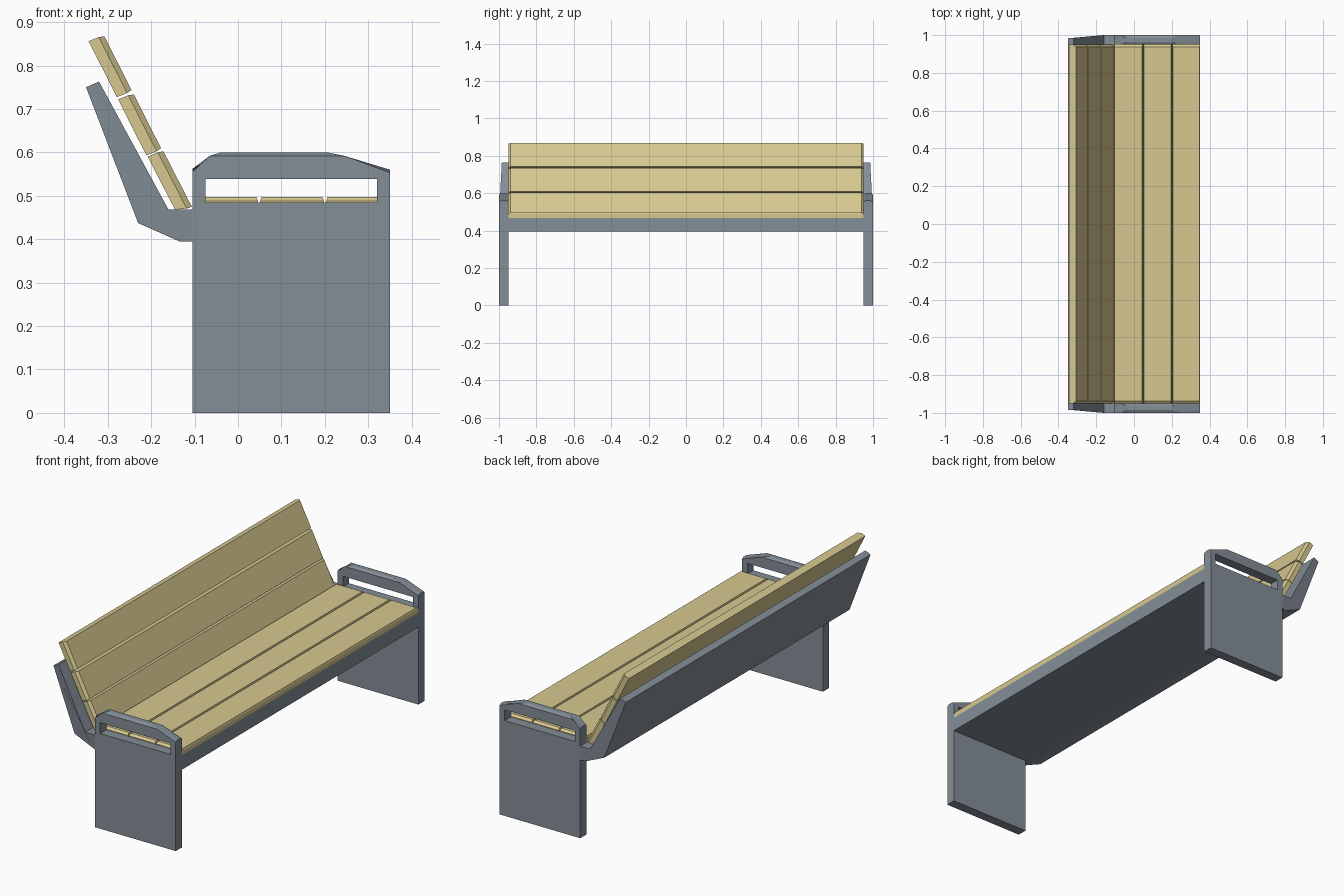
import bpy, bmesh
from mathutils import Vector

if "Cube" in bpy.data.objects:
    bpy.data.objects.remove(bpy.data.objects["Cube"])


def material(name, rgb):
    m = bpy.data.materials.new(name)
    m.diffuse_color = (*rgb, 1)
    m.use_nodes = True
    m.node_tree.nodes["Principled BSDF"].inputs["Base Color"].default_value = m.diffuse_color
    return m


steel = material("grey_steel", (0.23, 0.27, 0.31))
wood = material("pale_wood", (0.68, 0.58, 0.28))


def loft(name, rings, mat):
    """Join equal-length point rings with quads and cap both ends."""
    bm = bmesh.new()
    loops = [[bm.verts.new(p) for p in r] for r in rings]
    n = len(loops[0])
    for a, b in zip(loops, loops[1:]):
        for i in range(n):
            j = (i + 1) % n
            bm.faces.new((a[i], a[j], b[j], b[i]))
    bm.faces.new(loops[0])
    bm.faces.new(loops[-1])
    bmesh.ops.recalc_face_normals(bm, faces=bm.faces[:])
    me = bpy.data.meshes.new(name)
    bm.to_mesh(me)
    bm.free()
    me.materials.append(mat)
    ob = bpy.data.objects.new(name, me)
    bpy.context.collection.objects.link(ob)
    return ob


def at_y(profile, y):
    return [(x, y, z) for x, z in profile]


def slat(name, back, front):
    """Plank given by its back and front edges in x/z, chamfered on the front."""
    b0, b1, f0, f1 = map(Vector, (*back, *front))
    u = (f1 - f0).normalized() * 0.003

    def ring(p, q, y):
        return [(p.x, -y, p.y), (q.x, -y, q.y), (q.x, y, q.y), (p.x, y, p.y)]

    loft(name, [ring(b0, b1, 0.95),
                ring(b0.lerp(f0, 0.67), b1.lerp(f1, 0.67), 0.95),
                ring(f0 + u, f1 - u, 0.938)], wood)


# End panels: armrest edges chamfered, hand slot cut through
low = [(-0.105, 0), (0.35, 0), (0.35, 0.553), (0.245, 0.592),
       (-0.065, 0.592), (-0.105, 0.555)]
high = [(-0.105, 0), (0.35, 0), (0.35, 0.56), (0.205, 0.60),
        (-0.04, 0.60), (-0.105, 0.562)]
slot = [(-0.075, 0.484), (0.32, 0.484), (0.32, 0.539), (-0.075, 0.539)]
for side, s in (("left", -1), ("right", 1)):
    panel = loft("end_panel_" + side,
                 [at_y(low, s * 0.95), at_y(high, s * 0.962),
                  at_y(high, s * 0.985), at_y(low, s * 1.0)], steel)
    cutter = loft("slot_cutter", [at_y(slot, s * 0.9), at_y(slot, s * 1.1)], steel)
    cutter.hide_render = True
    mod = panel.modifiers.new("slot", 'BOOLEAN')
    mod.operation = 'DIFFERENCE'
    mod.solver = 'EXACT'
    mod.object = cutter
    bpy.context.view_layer.objects.active = panel
    bpy.ops.object.modifier_apply(modifier=mod.name)
    bpy.data.objects.remove(cutter)

# Seat pan between the end panels
pan = [(-0.105, 0.395), (0.35, 0.395), (0.35, 0.468), (-0.105, 0.468)]
loft("seat_pan", [at_y(pan, -0.95), at_y(pan, 0.95)], steel)

# Back shell: full width, narrowing slightly towards the top
shell = [(-0.105, 0.395, 1.0), (-0.135, 0.395, 0.985), (-0.23, 0.437, 0.985),
         (-0.35, 0.75, 0.983), (-0.32, 0.763, 0.985), (-0.16, 0.468, 1.0),
         (-0.105, 0.468, 1.0)]
loft("back_shell", [[(x, s * y, z) for x, z, y in shell] for s in (-1, 1)], steel)

# Seat slats
for i, (x0, x1) in enumerate([(-0.105, 0.046), (0.051, 0.198), (0.203, 0.35)]):
    slat(f"seat_slat_{i + 1}", ((x0, 0.468), (x1, 0.468)),
         ((x0, 0.497), (x1, 0.497)))

# Backrest slats, lowest first; the lowest is cut level at the seat
slat("back_slat_1", ((-0.145, 0.468), (-0.208, 0.590)),
     ((-0.105, 0.472), (-0.173, 0.605)))
for i in range(2):
    dx, dz = -0.068 * i, 0.134 * i
    slat(f"back_slat_{i + 2}",
         ((-0.211 + dx, 0.593 + dz), (-0.276 + dx, 0.722 + dz)),
         ((-0.176 + dx, 0.607 + dz), (-0.241 + dx, 0.736 + dz)))
